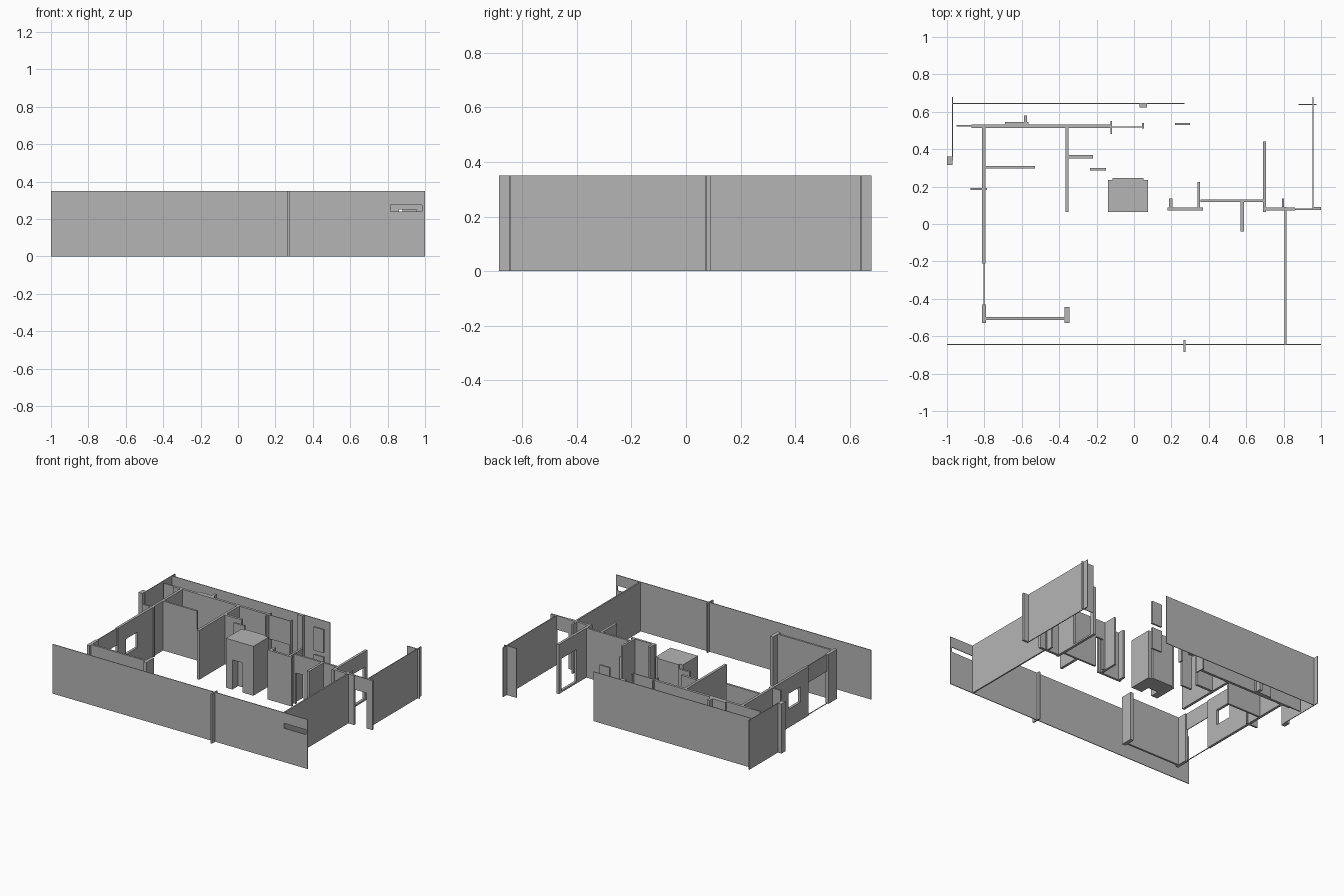
import bpy
import bmesh
from mathutils import Matrix, Vector

HEIGHT = .35
THIN = .005
THICK = .018

default_cube = bpy.data.objects.get("Cube")
if default_cube:
    bpy.data.objects.remove(default_cube, do_unlink=True)

plaster = bpy.data.materials.new("plain_grey")
plaster.use_nodes = True
grey = (.46, .46, .46, 1)
plaster.diffuse_color = grey
plaster.node_tree.nodes["Principled BSDF"].inputs["Base Color"].default_value = grey


def add_block(bm, low, high):
    """Add one axis-aligned block to a mesh."""
    low, high = Vector(low), Vector(high)
    place = Matrix.Translation((low + high) / 2) @ Matrix.Diagonal((*(high - low), 1))
    bmesh.ops.create_cube(bm, size=1, matrix=place)


def finish(name, bm):
    mesh = bpy.data.meshes.new(name)
    bm.to_mesh(mesh)
    bm.free()
    mesh.materials.append(plaster)
    item = bpy.data.objects.new(name, mesh)
    bpy.context.collection.objects.link(item)
    return item


def wall(name, axis, line, start, end, thick=THICK, opening=None, bottom=0, top=HEIGHT):
    """Upright wall along an axis, optionally framed around one opening."""
    bm = bmesh.new()

    def piece(a, b, low, high):
        if b - a < .001 or high - low < .001:
            return
        near, far = line - thick / 2, line + thick / 2
        if axis == "x":
            add_block(bm, (a, near, low), (b, far, high))
        else:
            add_block(bm, (near, a, low), (far, b, high))

    if opening:
        left, right, sill, head = opening
        piece(start, left, bottom, top)
        piece(right, end, bottom, top)
        piece(left, right, bottom, sill)
        piece(left, right, head, top)
    else:
        piece(start, end, bottom, top)
    return finish(name, bm)


def along_x(name, line, start, end, **options):
    return wall(name, "x", line, start, end, **options)


def along_y(name, line, start, end, **options):
    return wall(name, "y", line, start, end, **options)


# Outer shell of thin walls
along_x("front_outer_wall", -.645, -1, 1, thick=THIN, opening=(.815, .985, .24, .275))
along_y("front_wall_fin", .27, -.685, -.62, thick=.01)
along_x("rear_outer_wall", .645, -.97, .27, thick=THIN)
along_y("right_rear_outer_wall", -.97, .34, .68, thick=THIN)
along_y("right_outer_column", -.985, .315, .36, thick=.03)
along_y("left_rear_outer_wall", .958, .08, .68, thick=.006)
along_x("left_rear_return", .64, .88, .975, thick=THIN)
along_y("left_front_outer_wall", .81, -.645, .09, thick=.01)
along_x("rear_wall_pier", .634, .03, .07, thick=.02)

# Right wing: long partitions and the window wall
along_x("right_wing_rear_wall", .522, -.87, -.12)
along_x("right_wing_rear_stub", .525, -.95, -.87, thick=.008)
along_x("rear_wall_thickening", .538, -.69, -.565, thick=.014)
along_y("rear_wall_spur", -.58, .53, .58)
along_y("rear_wall_end_trim", -.122, .48, .55, thick=.008)
along_y("right_wing_side_wall", -.803, -.21, .52, opening=(-.12, .01, .13, .24))
along_y("side_door_header", -.803, -.43, -.21, thick=THIN, bottom=.23)
along_y("side_door_threshold", -.803, -.43, -.21, thick=THIN, top=.004)
along_x("side_wall_spur", .187, -.875, -.785, thick=.012)
along_y("right_wing_inner_wall", -.358, .065, .515)
along_x("inner_wall_branch", .36, -.35, -.22)
along_x("right_wing_cross_wall", .303, -.81, -.53, thick=.014)
along_x("short_pier", .292, -.235, -.15, thick=.014)

# Front room wall with its two end posts
along_x("front_room_wall", -.505, -.8, -.36, thick=.014)
along_y("front_room_right_post", -.803, -.53, -.43, thick=.022)
along_y("front_room_left_post", -.358, -.53, -.445, thick=.025)

# Rear passage: hanging panel, jamb and split window panel
along_x("passage_header", .518, -.12, .05, thick=THIN, bottom=.18)
along_y("passage_jamb", .048, .51, .54, thick=.01)
along_x("rear_window_panel", .535, .22, .3, thick=.012, opening=(.22, .3, .155, .185))

# Central closet with a doorway recess and stepped back
closet = bmesh.new()
left, right, front, back = -.14, .075, .065, .235
door_left, door_right, door_top, recess = -.09, -.01, .21, .13
add_block(closet, (left, front, 0), (door_left, back, HEIGHT))
add_block(closet, (door_right, front, 0), (right, back, HEIGHT))
add_block(closet, (door_left, front, door_top), (door_right, back, HEIGHT))
add_block(closet, (door_left, recess, 0), (door_right, back, door_top))
add_block(closet, (left + .025, back, 0), (right - .025, back + .012, HEIGHT))
finish("central_closet", closet)

# Left wing partitions
along_x("left_wing_entry_wall", .08, .18, .37, thick=.016)
along_y("entry_wall_post", .196, .088, .135)
along_y("entry_side_wall", .346, .088, .225, thick=.015)
along_x("left_wing_middle_wall", .125, .355, .695, thick=.014, opening=(.37, .43, 0, .22))
along_y("middle_wall_branch", .578, -.04, .12)
along_y("left_wing_side_wall", .698, .065, .44, opening=(.24, .41, .012, .24))
along_x("left_wing_front_wall", .08, .69, .86)
along_x("left_door_header", .08, .86, .96, thick=.008, bottom=.25)
along_x("left_end_pier", .083, .955, 1, thick=.016)
along_y("wall_end_trim", .797, .09, .135, thick=.012)
